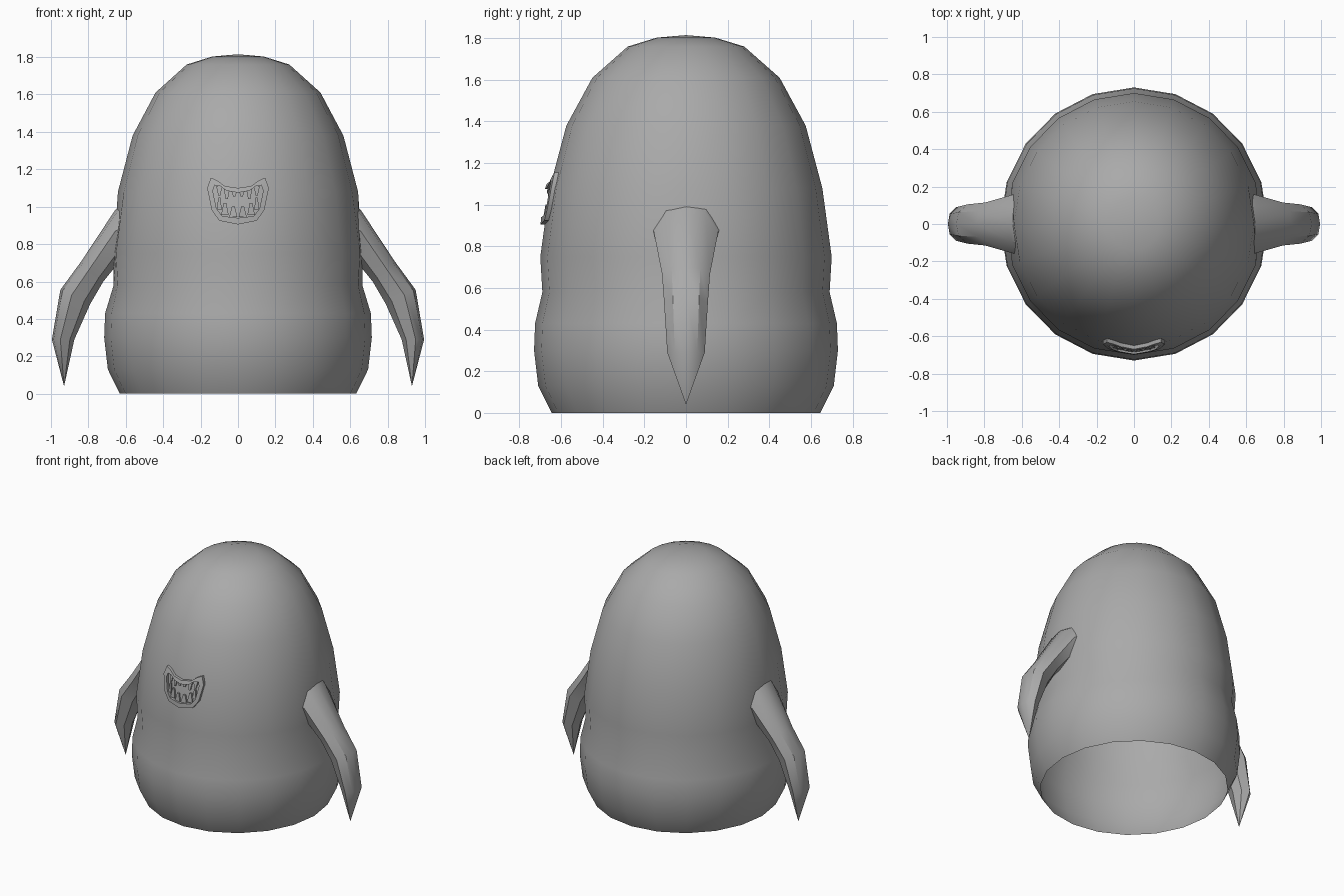
import bpy, bmesh
from math import sin, cos, pi, radians

cube = bpy.data.objects.get("Cube")
if cube:
    bpy.data.objects.remove(cube)

grey = bpy.data.materials.new("plain grey")
grey.use_nodes = True
colour = (0.4, 0.4, 0.4, 1)
grey.diffuse_color = colour
grey.node_tree.nodes["Principled BSDF"].inputs["Base Color"].default_value = colour


def finish(bm, name, angle=35):
    bmesh.ops.recalc_face_normals(bm, faces=bm.faces)
    mesh = bpy.data.meshes.new(name)
    bm.to_mesh(mesh)
    bm.free()
    mesh.materials.append(grey)
    ob = bpy.data.objects.new(name, mesh)
    bpy.context.collection.objects.link(ob)
    bpy.ops.object.select_all(action='DESELECT')
    ob.select_set(True)
    bpy.context.view_layer.objects.active = ob
    bpy.ops.object.shade_smooth_by_angle(angle=radians(angle))
    return ob


def bridge(bm, a, b):
    n = len(a)
    for i in range(n):
        j = (i + 1) % n
        bm.faces.new((a[i], a[j], b[j], b[i]))


# Body: turned 20-sided shell, open underneath, flattened where the arms join
PROFILE = [(.645, 0), (.71, .13), (.73, .3), (.725, .43), (.69, .58), (.70, .75),
           (.655, 1.08), (.575, 1.38), (.45, 1.61), (.28, 1.76), (.14, 1.803)]
SIDES = 20
bm = bmesh.new()
rings = []
for r, z in PROFILE:
    ring = []
    for i in range(SIDES):
        a = 2 * pi * i / SIDES
        x = .98 * r * cos(a)
        if .5 < z < 1:
            x = max(-.665, min(.665, x))
        ring.append(bm.verts.new((x, r * sin(a), z)))
    rings.append(ring)
for a, b in zip(rings, rings[1:]):
    bridge(bm, a, b)
top = bm.verts.new((0, 0, 1.815))
for i in range(SIDES):
    bm.faces.new((rings[-1][i], rings[-1][(i + 1) % SIDES], top))
finish(bm, "body")

# Arms: each station is outer x, z, inner x, z and half width
ARM = [(.60, 1.03, .60, .66, .17), (.655, .985, .655, .68, .155), (.84, .705, .72, .60, .115),
       (.95, .555, .79, .48, .105), (.995, .29, .875, .29, .09)]
SECTION = [(1, 0), (.85, .6), (.25, 1), (-.6, .7), (-1, 0), (-.6, -.7), (.25, -1), (.85, -.6)]


def arm(name, side):
    bm = bmesh.new()
    loops = []
    for ox, oz, ix, iz, w in ARM:
        loops.append([bm.verts.new((side * ((ox + ix) + u * (ox - ix)) / 2, v * w,
                                    ((oz + iz) + u * (oz - iz)) / 2)) for u, v in SECTION])
    for a, b in zip(loops, loops[1:]):
        bridge(bm, a, b)
    tip = bm.verts.new((side * .93, 0, .04))
    for i in range(8):
        bm.faces.new((loops[-1][i], loops[-1][(i + 1) % 8], tip))
    bm.faces.new(loops[0])
    finish(bm, name)


arm("left_arm", 1)
arm("right_arm", -1)


# Mouth pieces follow the front of the body
def on_front(x, z, lift):
    for (r0, z0), (r1, z1) in zip(PROFILE, PROFILE[1:]):
        if z0 <= z <= z1:
            r = r0 + (r1 - r0) * (z - z0) / (z1 - z0)
            return (x, -(r - .158 * abs(x)) - lift, z)


def mirrored(half):
    return half + [(-x, z) for x, z in half[-2:0:-1]]


LIP_OUT = mirrored([(0, 1.10), (.07, 1.11), (.11, 1.14), (.145, 1.155),
                    (.165, 1.10), (.14, .98), (.10, .925), (0, .905)])
LIP_IN = mirrored([(0, 1.075), (.06, 1.085), (.095, 1.11), (.125, 1.115),
                   (.135, 1.085), (.115, .99), (.085, .95), (0, .94)])
bm = bmesh.new()
loops = [[bm.verts.new(on_front(x, z, lift)) for x, z in pts]
         for pts, lift in ((LIP_OUT, -.01), (LIP_OUT, .02), (LIP_IN, .022), (LIP_IN, -.01))]
for a, b in zip(loops, loops[1:]):
    bridge(bm, a, b)
finish(bm, "lip")

# Teeth: centre x, root z, point z, half width
TEETH = [(.025, .945, 1.0, .022), (.07, .955, 1.02, .02), (.1, .985, 1.05, .014),
         (.02, 1.085, 1.055, .016), (.06, 1.095, 1.04, .016), (.1, 1.11, 1.06, .016)]
bm = bmesh.new()
for side in (-1, 1):
    for x, root, point, w in TEETH:
        outline = [(x - w, root), (x + w, root), (x + w * .35, point), (x - w * .35, point)]
        back, front = [[bm.verts.new(on_front(side * px, pz, lift)) for px, pz in outline]
                       for lift in (-.01, .012)]
        bridge(bm, back, front)
        bm.faces.new(front)
finish(bm, "teeth")
